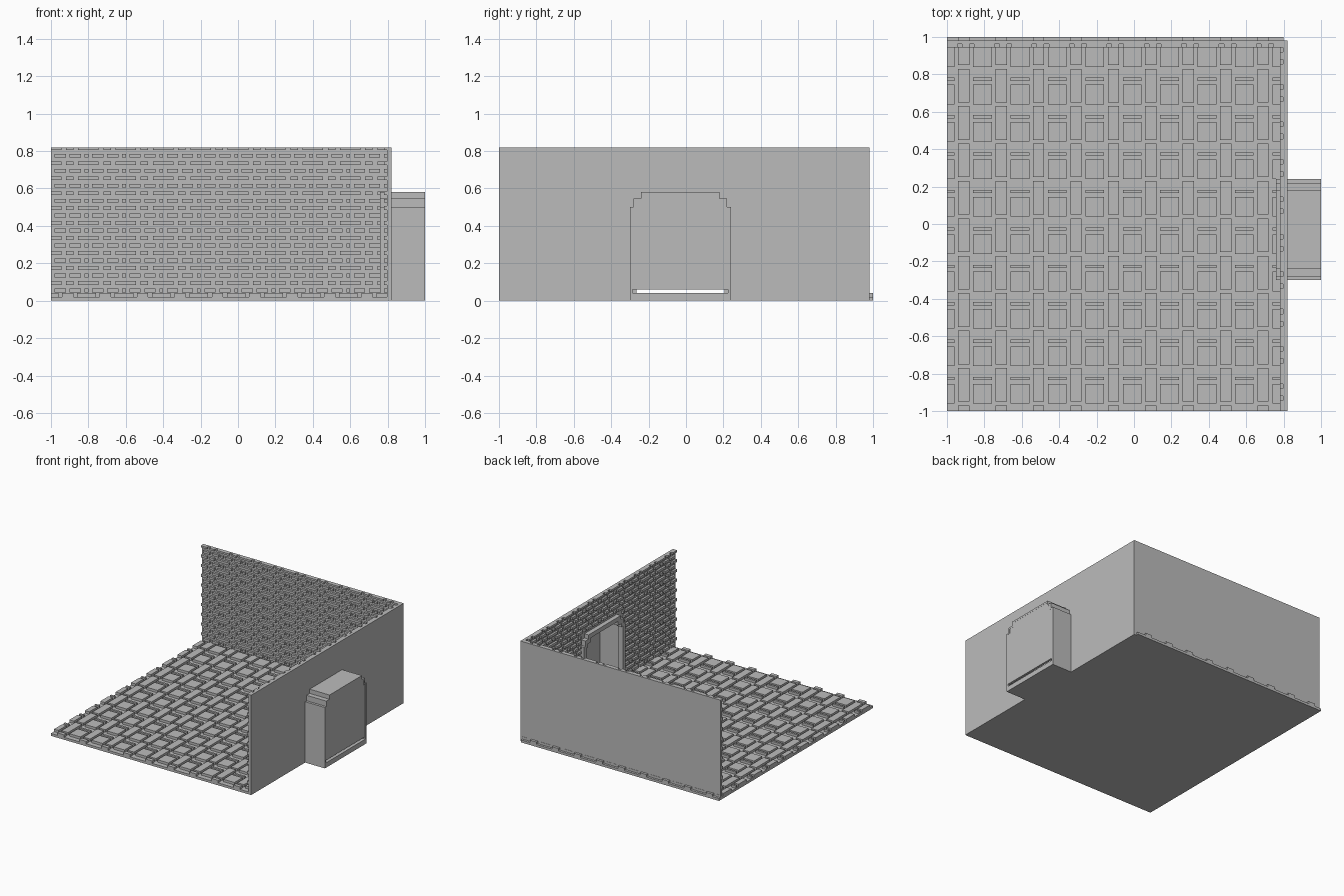
import bpy, bmesh
from mathutils import Vector

cube = bpy.data.objects.get("Cube")
if cube:
    bpy.data.objects.remove(cube, do_unlink=True)

stone = bpy.data.materials.new("grey stone")
stone.use_nodes = True
GREY = (0.5, 0.5, 0.5, 1)
stone.diffuse_color = GREY
stone.node_tree.nodes["Principled BSDF"].inputs["Base Color"].default_value = GREY


def finish(name, bm):
    bmesh.ops.recalc_face_normals(bm, faces=bm.faces)
    mesh = bpy.data.meshes.new(name)
    bm.to_mesh(mesh)
    bm.free()
    mesh.materials.append(stone)
    bpy.context.collection.objects.link(bpy.data.objects.new(name, mesh))


def add_box(bm, lo, hi):
    lo, hi = Vector(lo), Vector(hi)
    verts = bmesh.ops.create_cube(bm, size=1)["verts"]
    for v in verts:
        v.co = (lo + hi) / 2 + v.co * (hi - lo)


def box(name, lo, hi):
    bm = bmesh.new()
    add_box(bm, lo, hi)
    finish(name, bm)


def extrude_x(name, outline, x0, x1):
    """Extrude a (y, z) outline from x0 to x1."""
    bm = bmesh.new()
    face = bm.faces.new([bm.verts.new((x0, y, z)) for y, z in outline])
    moved = bmesh.ops.extrude_face_region(bm, geom=[face])["geom"]
    for v in moved:
        if isinstance(v, bmesh.types.BMVert):
            v.co.x = x1
    finish(name, bm)


def arch(inset, foot):
    """Stepped doorway outline, running from the -y foot to the +y foot."""
    mid, half = -0.03, 0.27 - inset
    side = [(half, foot), (half, 0.5 - inset / 2), (half - 0.02, 0.5 - inset / 2),
            (half - 0.02, 0.545 - inset), (half - 0.06, 0.545 - inset),
            (half - 0.06, 0.58 - inset)]
    return [(mid - y, z) for y, z in side] + [(mid + y, z) for y, z in reversed(side)]


# Floor slab and raised paving in alternating narrow and wide columns
LEFT, RIGHT, PERIOD = -1.0, 0.8, 0.2
box("floor_slab", (LEFT, -1, 0), (RIGHT, 1, 0.02))
bm = bmesh.new()


def paver(x0, x1, y0, y1):
    x0, x1, y0, y1 = max(x0, LEFT), min(x1, RIGHT), max(y0, -1), min(y1, 1)
    if x1 - x0 > 0.005 and y1 - y0 > 0.005:
        add_box(bm, (x0, y0, 0.015), (x1, y1, 0.04))


for col in range(-1, 10):
    x = -0.94 + col * PERIOD
    for row in range(-1, 11):
        y = -0.96 + row * PERIOD
        paver(x, x + 0.06, y - 0.19, y - 0.01)
        paver(x + 0.08, x + 0.18, y, y + 0.105)
        paver(x + 0.08, x + 0.18, y + 0.125, y + 0.142)
finish("floor_paving", bm)

# Back wall, and side wall with a doorway cut out of its outline
box("back_wall", (LEFT, 0.963, 0.015), (RIGHT, 0.98, 0.82))
extrude_x("side_wall", [(-1, 0)] + arch(0.015, 0) + [(0.98, 0), (0.98, 0.82), (-1, 0.82)],
          0.797, 0.82)


# Raised bricks: two alternating courses, given as (start, length)
COURSES = [[(0, 0.06), (0.08, 0.02), (0.12, 0.06)], [(0.045, 0.11), (0.18, 0.04)]]


def bricks(start, end, blocked=None):
    """Yield each brick as start, end, bottom, top along a wall."""
    for row in range(20):
        z0 = 0.045 + row * 0.04
        z1 = min(z0 + 0.02, 0.82)
        for i in range(-1, 11):
            for offset, length in COURSES[row % 2]:
                a = max(start, start - 0.1 + i * PERIOD + offset)
                b = min(end, start - 0.1 + i * PERIOD + offset + length)
                if blocked and z0 < blocked[2] and b > blocked[0] and a < blocked[1]:
                    if a < blocked[0]:
                        b = blocked[0]
                    elif b > blocked[1]:
                        a = blocked[1]
                    else:
                        continue
                if b - a > 0.005:
                    yield a, b, z0, z1


bm = bmesh.new()
for a, b, z0, z1 in bricks(LEFT, RIGHT):
    add_box(bm, (a, 0.945, z0), (b, 0.97, z1))
finish("back_wall_bricks", bm)

bm = bmesh.new()
for a, b, z0, z1 in bricks(-1, 0.965, (-0.3, 0.24, 0.57)):
    add_box(bm, (0.78, a, z0), (0.803, b, z1))
finish("side_wall_bricks", bm)

# Doorway: frame on the inside, hollow alcove outside, sill and door panel
extrude_x("door_frame", arch(0, 0.02) + arch(0.035, 0.02)[::-1], 0.76, 0.805)
extrude_x("alcove_shell", arch(0, 0) + arch(0.015, 0)[::-1], 0.8, 1.0)
box("alcove_floor", (0.797, -0.29, 0), (1.0, 0.23, 0.04))
extrude_x("door_panel", arch(0.014, 0.06), 0.98, 0.999)
